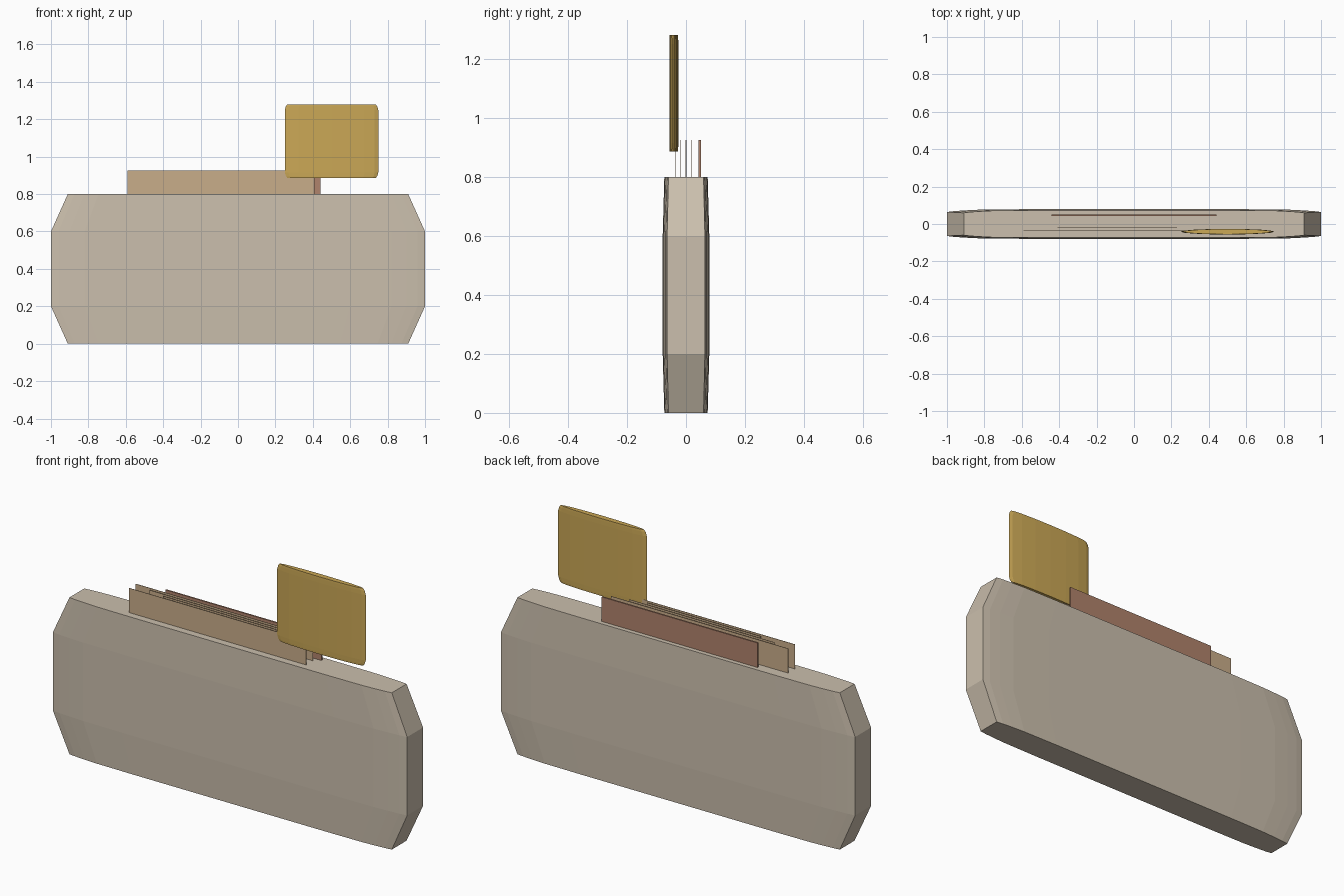
import bpy, bmesh, math

if "Cube" in bpy.data.objects:
    bpy.data.objects.remove(bpy.data.objects["Cube"])


def material(name, rgb):
    """Flat colour from sRGB 0-255 values."""
    m = bpy.data.materials.new(name)
    lin = [((c / 255 + 0.055) / 1.055) ** 2.4 for c in rgb]
    m.diffuse_color = (*lin, 1)
    m.use_nodes = True
    m.node_tree.nodes["Principled BSDF"].inputs["Base Color"].default_value = m.diffuse_color
    return m


LEATHER = material("beige leather", (203, 191, 173))
TAN = material("tan paper", (201, 173, 138))
BROWN = material("red brown card", (176, 131, 108))
GOLD = material("gold", (203, 168, 86))


def loft(name, rings, mat):
    """Closed solid through a stack of equal-length rings."""
    bm = bmesh.new()
    rows = [[bm.verts.new(p) for p in r] for r in rings]
    n = len(rows[0])
    for a, b in zip(rows, rows[1:]):
        for i in range(n):
            j = (i + 1) % n
            bm.faces.new((a[i], a[j], b[j], b[i]))
    bm.faces.new(rows[0][::-1])
    bm.faces.new(rows[-1])
    bmesh.ops.recalc_face_normals(bm, faces=bm.faces)
    me = bpy.data.meshes.new(name)
    bm.to_mesh(me)
    bm.free()
    ob = bpy.data.objects.new(name, me)
    bpy.context.collection.objects.link(ob)
    me.materials.append(mat)
    return ob


# wallet body: slightly bulging slab with chamfered ends
half = [(1, .064), (.96, .069), (.90, .073), (.82, .077), (.6, .079)]
front = [(-x, -y) for x, y in half] + [(x, -y) for x, y in half[::-1]]
outline = front + [(-x, -y) for x, y in front]
rings = [[(x * sx, y * sy, z) for x, y in outline]
         for z, sx, sy in ((0, .91, .93), (.2, 1, 1), (.6, 1, 1), (.8, .91, .93))]
loft("wallet_body", rings, LEATHER)


# banknotes and card standing out of the wallet
def sheet(name, x0, x1, y, t, mat):
    loft(name, [[(x0, y - t, z), (x1, y - t, z), (x1, y + t, z), (x0, y + t, z)]
                for z in (.5, .925)], mat)


sheet("front_banknote", -.59, .41, -.036, .001, TAN)
sheet("small_banknote", -.41, .23, -.018, .001, TAN)
sheet("middle_banknote", -.50, .32, 0, .001, TAN)
sheet("rear_banknote", -.59, .41, .019, .001, TAN)
sheet("rear_card", -.44, .44, .047, .004, BROWN)

# gold clasp: flattened 16-sided cylinder with bevelled rims
angles = [math.tau * i / 16 for i in range(16)]
loft("gold_clasp",
     [[(.5 + .25 * s * math.cos(a), -.041 + .015 * s * math.sin(a), z) for a in angles]
      for z, s in ((.885, .94), (.895, .975), (.915, 1), (1.25, 1), (1.27, .975), (1.28, .94))],
     GOLD)
